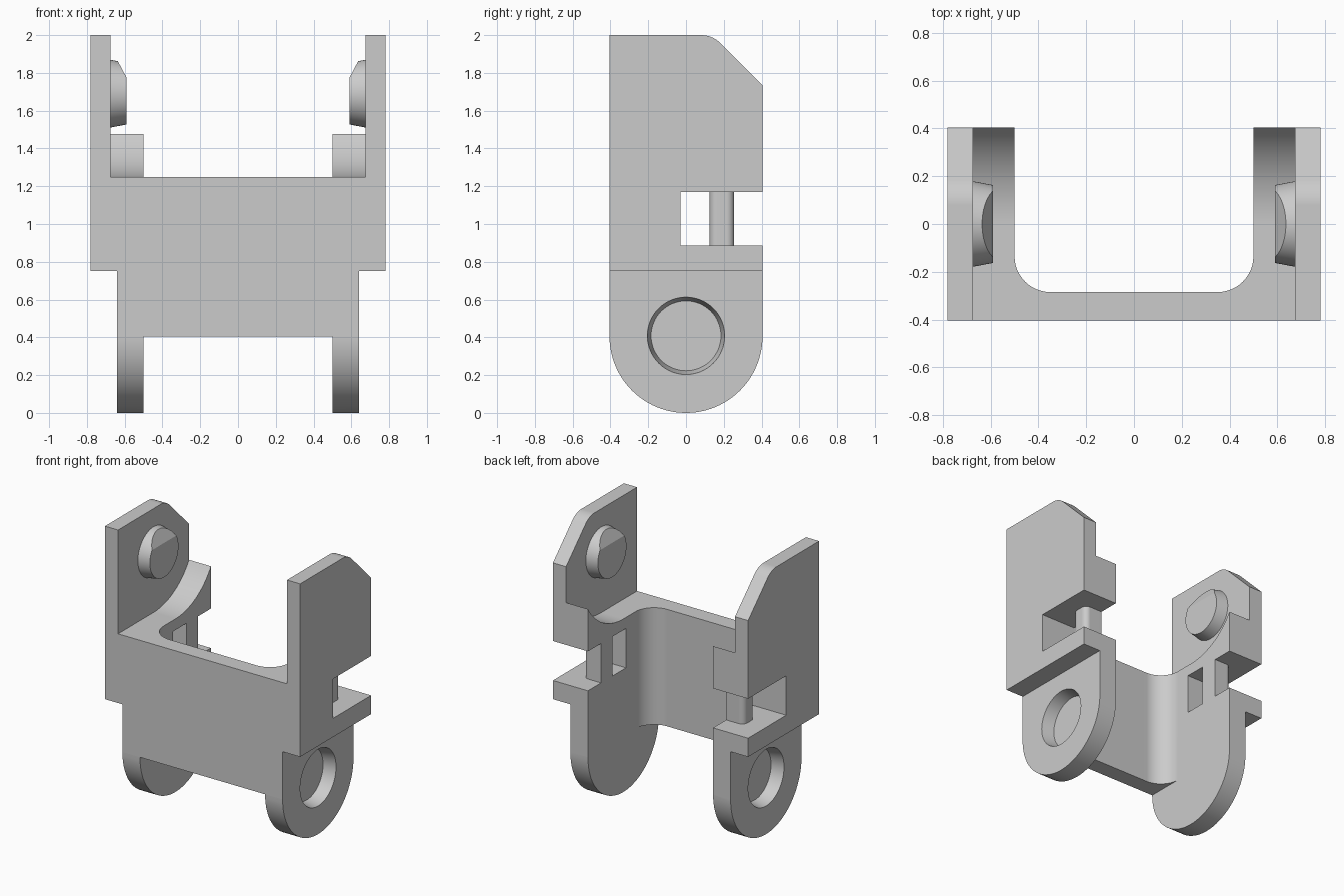
import bpy, bmesh
from math import sin, cos, pi, radians, sqrt
from mathutils import Matrix, Vector

cube = bpy.data.objects.get("Cube")
if cube:
    bpy.data.objects.remove(cube, do_unlink=True)

grey = bpy.data.materials.new("plain grey")
grey.use_nodes = True
grey.diffuse_color = (0.6, 0.6, 0.6, 1)
grey.node_tree.nodes["Principled BSDF"].inputs["Base Color"].default_value = (0.6, 0.6, 0.6, 1)

HALF = 0.405     # half depth, also the ear radius
INNER = 0.5      # inner face of the arms
EAR = 0.64       # outer face of the lower ears
CHEEK = 0.675    # inner face of the upper cheeks
OUTER = 0.78     # outer face of the cheeks
PEG_Z = 1.69


def arc(cx, cy, r, start, end, n=12):
    steps = [radians(start + (end - start) * i / n) for i in range(n + 1)]
    return [(cx + r * cos(a), cy + r * sin(a)) for a in steps]


def finish(name, bm):
    bmesh.ops.recalc_face_normals(bm, faces=bm.faces)
    mesh = bpy.data.meshes.new(name)
    bm.to_mesh(mesh)
    bm.free()
    mesh.materials.append(grey)
    obj = bpy.data.objects.new(name, mesh)
    bpy.context.collection.objects.link(obj)
    return obj


def prism(name, outline, axis, lo, hi):
    """Extrude a y-z outline along x, or an x-y outline along z."""
    bm = bmesh.new()
    place = (lambda p: (lo, *p)) if axis == "x" else (lambda p: (*p, lo))
    face = bm.faces.new([bm.verts.new(place(p)) for p in outline])
    new = bmesh.ops.extrude_face_region(bm, geom=[face])["geom"]
    shift = Vector((hi - lo, 0, 0) if axis == "x" else (0, 0, hi - lo))
    bmesh.ops.translate(bm, vec=shift, verts=[v for v in new if isinstance(v, bmesh.types.BMVert)])
    return finish(name, bm)


def box(name, x, y, z):
    return prism(name, [(x[0], y[0]), (x[1], y[0]), (x[1], y[1]), (x[0], y[1])], "z", *z)


def taper(name, side, x1, r1, x2, r2, z, cut=None):
    """Cone section along x, optionally sliced by a plane."""
    bm = bmesh.new()
    turn = Matrix.Translation(((x1 + x2) / 2, 0, z)) @ Matrix.Rotation(pi / 2, 4, "Y")
    bmesh.ops.create_cone(bm, cap_ends=True, segments=64, radius1=r1, radius2=r2,
                          depth=x2 - x1, matrix=turn)
    if cut:
        sliced = bmesh.ops.bisect_plane(bm, geom=bm.verts[:] + bm.edges[:] + bm.faces[:],
                                        plane_co=cut[0], plane_no=cut[1], clear_outer=True)
        edges = [e for e in sliced["geom_cut"] if isinstance(e, bmesh.types.BMEdge)]
        bmesh.ops.holes_fill(bm, edges=edges)
    bmesh.ops.scale(bm, vec=(side, 1, 1), verts=bm.verts)
    return finish(name, bm)


def carve(obj, cutter):
    cutter.hide_render = True
    mod = obj.modifiers.new("cut", "BOOLEAN")
    mod.operation, mod.solver, mod.object = "DIFFERENCE", "EXACT", cutter
    graph = bpy.context.evaluated_depsgraph_get()
    old = obj.data
    obj.data = bpy.data.meshes.new_from_object(obj.evaluated_get(graph))
    obj.modifiers.clear()
    bpy.data.meshes.remove(old)
    bpy.data.objects.remove(cutter, do_unlink=True)


def smooth(obj):
    bpy.ops.object.select_all(action="DESELECT")
    obj.select_set(True)
    bpy.context.view_layer.objects.active = obj
    bpy.ops.object.shade_smooth_by_angle(angle=radians(25))
    mod = obj.modifiers.new("even shading", "WEIGHTED_NORMAL")
    mod.keep_sharp = True


# Solid block with round bottom and sloped upper back corner
outline = arc(0, HALF, HALF, 180, 360, 48) + [(HALF, 1.735)]
outline += arc(0.08, 1.855, 0.145, 45, 90, 10) + [(-HALF, 2)]
bracket = prism("bracket", outline, "x", -OUTER, OUTER)

# Space between the arms, with rounded corners at the front wall
cavity = [(INNER, 1), (-INNER, 1)]
cavity += arc(-INNER + 0.15, -0.135, 0.15, 180, 270)
cavity += arc(INNER - 0.15, -0.135, 0.15, 270, 360)
carve(bracket, prism("cavity", cavity, "z", -1, 3))

# Space between the cheeks, with a curved seat rising to the back
R = 0.477
rise = 1.25 + R - sqrt(R * R - 0.43 ** 2)
seat = [(-1, 3), (-1, 1.25)]
seat += [(0.43 * i / 20, 1.25 + R - sqrt(R * R - (0.43 * i / 20) ** 2)) for i in range(21)]
seat += [(1, rise), (1, 3)]
carve(bracket, prism("cheek_gap", seat, "x", -CHEEK, CHEEK))

# Opening below the front wall
carve(bracket, box("wall_gap", (-INNER, INNER), (-1, 1), (-1, HALF)))

for side, label in ((1, "left"), (-1, "right")):
    # Step between cheek and ear
    xs = sorted((side * EAR, side))
    carve(bracket, box("ear_step", xs, (-1, 1), (-1, 0.75)))
    # Slot that leaves a rounded post at its inner side
    slot = [(0.4, -0.03), (1, -0.03), (1, 1), (0.4, 1), (0.4, 0.255)]
    slot += arc(EAR - 0.04, 0.215, 0.04, 90, 0, 8) + arc(EAR - 0.04, 0.165, 0.04, 0, -90, 8)
    slot += [(0.4, 0.125)]
    carve(bracket, prism("slot", [(side * x, y) for x, y in slot], "z", 0.885, 1.17))
    # Blind tapered socket in the ear
    carve(bracket, taper("socket", side, 0.55, 0.185, 0.65, 0.207, 0.408))
    # Tapered peg with a sloped top, seated in the cheek
    peg = taper(label + "_peg", side, 0.59, 0.163, 0.695, 0.183, PEG_Z,
                cut=((0.59, 0, 1.775), (-0.085, 0, 0.045)))
    smooth(peg)

smooth(bracket)
